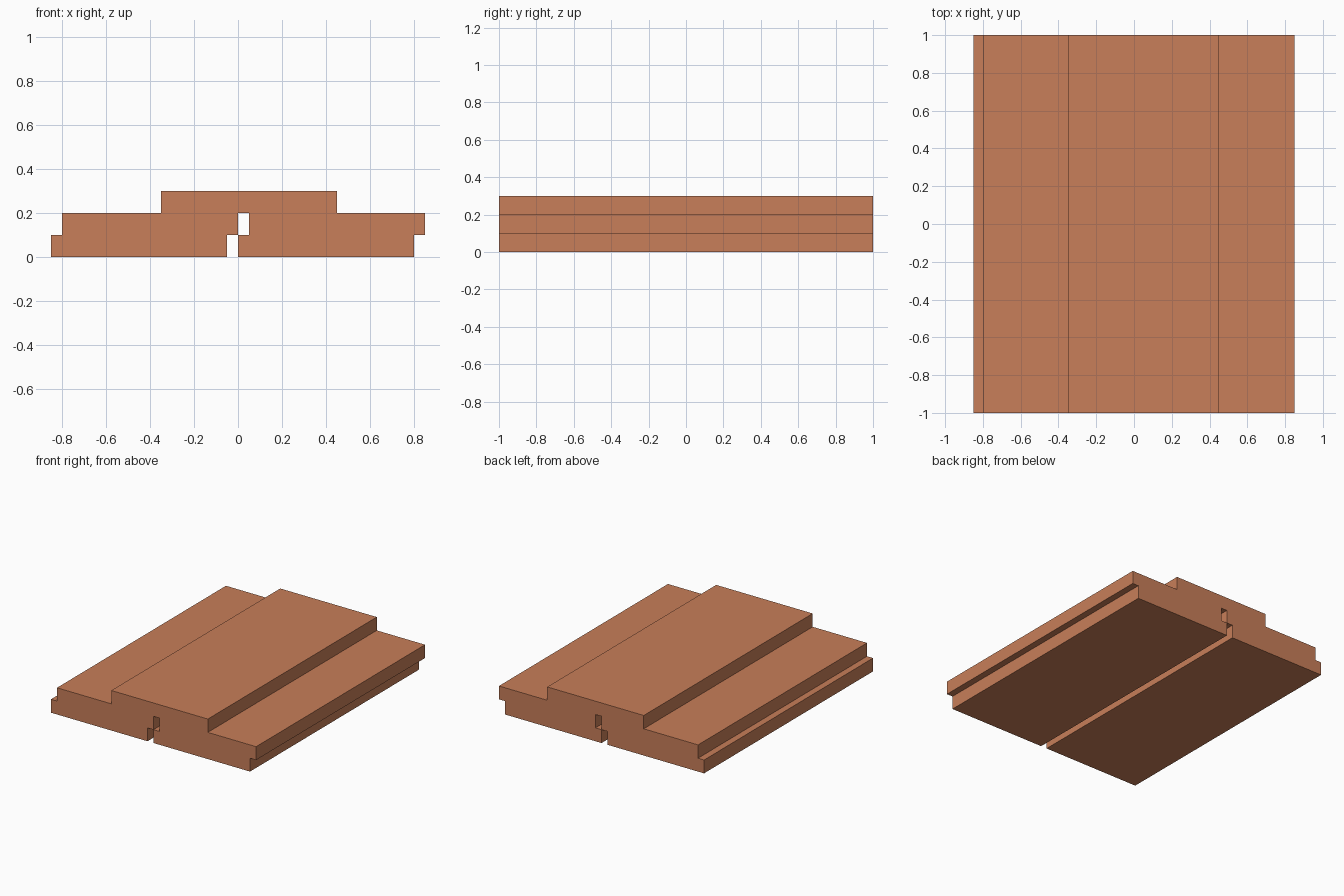
import bpy, bmesh

if "Cube" in bpy.data.objects:
    bpy.data.objects.remove(bpy.data.objects["Cube"])

# Material
clay = bpy.data.materials.new("terracotta")
clay.diffuse_color = (0.58, 0.21, 0.10, 1.0)
clay.use_nodes = True
clay.node_tree.nodes["Principled BSDF"].inputs["Base Color"].default_value = clay.diffuse_color

# Cross-section (x, z): two rebated boards bridged by a cap board
left_board = [(-.85, 0), (-.05, 0), (-.05, .1), (0, .1), (0, .2), (-.35, .2),
              (-.8, .2), (-.8, .1), (-.85, .1)]
right_board = [(0, 0), (.8, 0), (.8, .1), (.85, .1), (.85, .2), (.45, .2),
               (.05, .2), (.05, .1), (0, .1)]
cap_board = [(-.35, .2), (0, .2), (.05, .2), (.45, .2), (.45, .3), (-.35, .3)]

bm = bmesh.new()
shared = {}


def add_section(points, side):
    # Weld along the seams at z = 0.2 only; lower corners stay separate
    verts = []
    for x, z in points:
        key = (x, z) if z == .2 else (x, z, side)
        if key not in shared:
            shared[key] = bm.verts.new((x, -1, z))
        verts.append(shared[key])
    return bm.faces.new(verts)


faces = [add_section(p, i) for i, p in enumerate((left_board, right_board, cap_board))]

# Extrude the joined section from front to back, keeping the front end
result = bmesh.ops.extrude_face_region(bm, geom=faces, use_keep_orig=True)
moved = [g for g in result["geom"] if isinstance(g, bmesh.types.BMVert)]
bmesh.ops.translate(bm, verts=moved, vec=(0, 2, 0))
bmesh.ops.recalc_face_normals(bm, faces=bm.faces)

mesh = bpy.data.meshes.new("lapped_boards")
bm.to_mesh(mesh)
bm.free()
mesh.materials.append(clay)
bpy.context.collection.objects.link(bpy.data.objects.new("lapped_boards", mesh))
